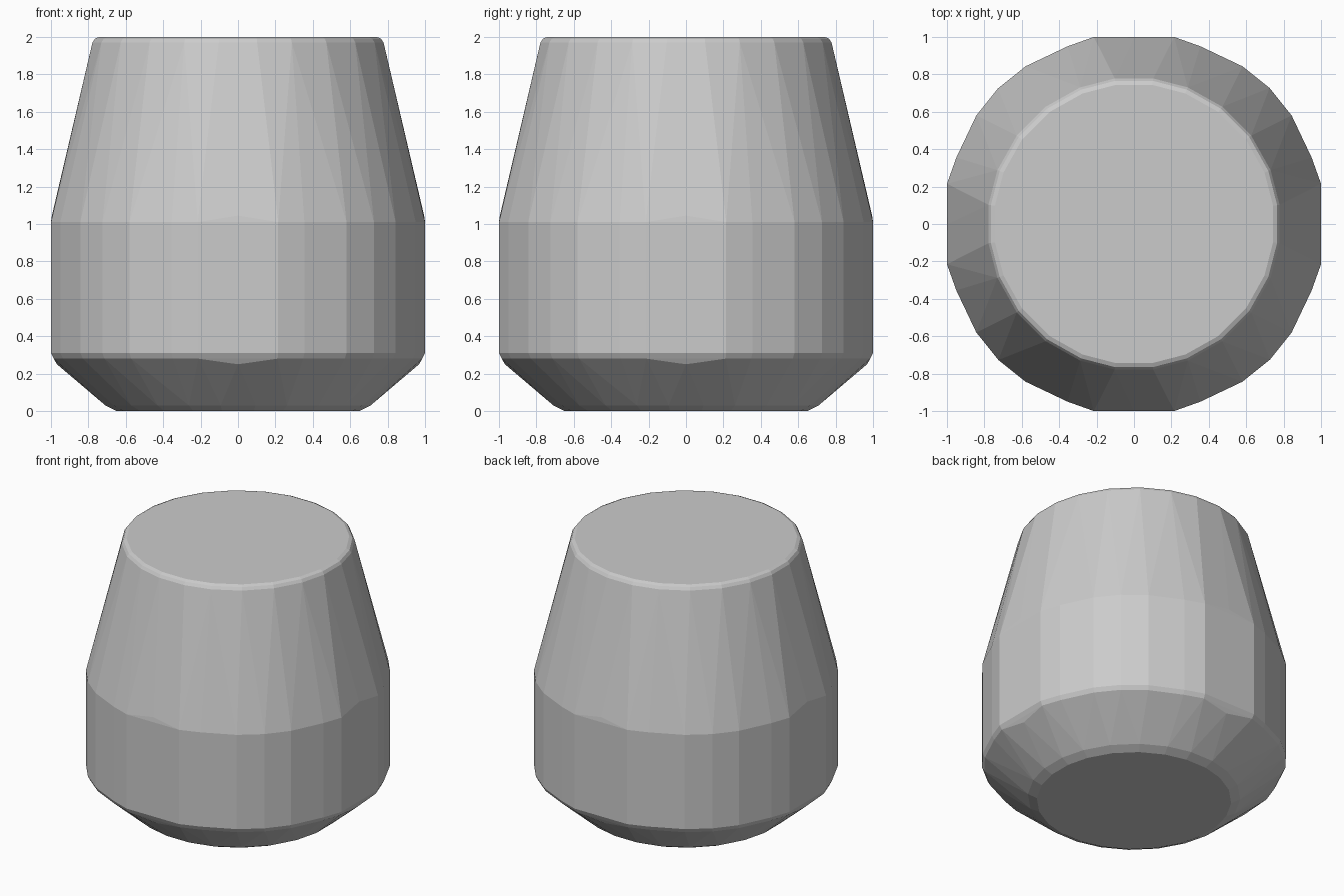
import bpy, bmesh
from math import sin, cos, radians

if "Cube" in bpy.data.objects:
    bpy.data.objects.remove(bpy.data.objects["Cube"])

# One quadrant of the wide belly outline and of the rounder end outlines
belly = [(1, .215), (.95, .355), (.843, .58), (.725, .727),
         (.58, .843), (.355, .95), (.215, 1)]
round_end = [(cos(radians(a)), sin(radians(a))) for a in (7.5, 21.5, 37, 53, 68.5, 82.5)]
bump = [(1, 0)]

# Profile: outline, scale, height
rings = [
    (round_end, .655, 0), (round_end, .715, .03),    # foot
    (bump, .968, .25), (belly, .985, .28),           # lower bevel
    (belly, 1, .31), (belly, 1, 1.01),               # straight belly
    (bump, .995, 1.045),                             # shoulder
    (round_end, .785, 1.97), (round_end, .772, 1.99), (round_end, .75, 2),  # rim
]


def four_fold(points):
    for x, y in points:
        yield from ((x, y), (-y, x), (-x, -y), (y, -x))


# Faceted barrel body skinned as a convex solid over the rings
bm = bmesh.new()
for outline, scale, z in rings:
    for x, y in four_fold(outline):
        bm.verts.new((x * scale, y * scale, z))
hull = bmesh.ops.convex_hull(bm, input=bm.verts[:])
spare = [v for v in bm.verts if not v.link_faces]
bmesh.ops.delete(bm, geom=spare, context='VERTS')
bmesh.ops.dissolve_limit(bm, angle_limit=radians(1), verts=bm.verts[:], edges=bm.edges[:])
bmesh.ops.recalc_face_normals(bm, faces=bm.faces[:])

mesh = bpy.data.meshes.new("barrel_body")
bm.to_mesh(mesh)
bm.free()
bpy.context.collection.objects.link(bpy.data.objects.new("barrel_body", mesh))
